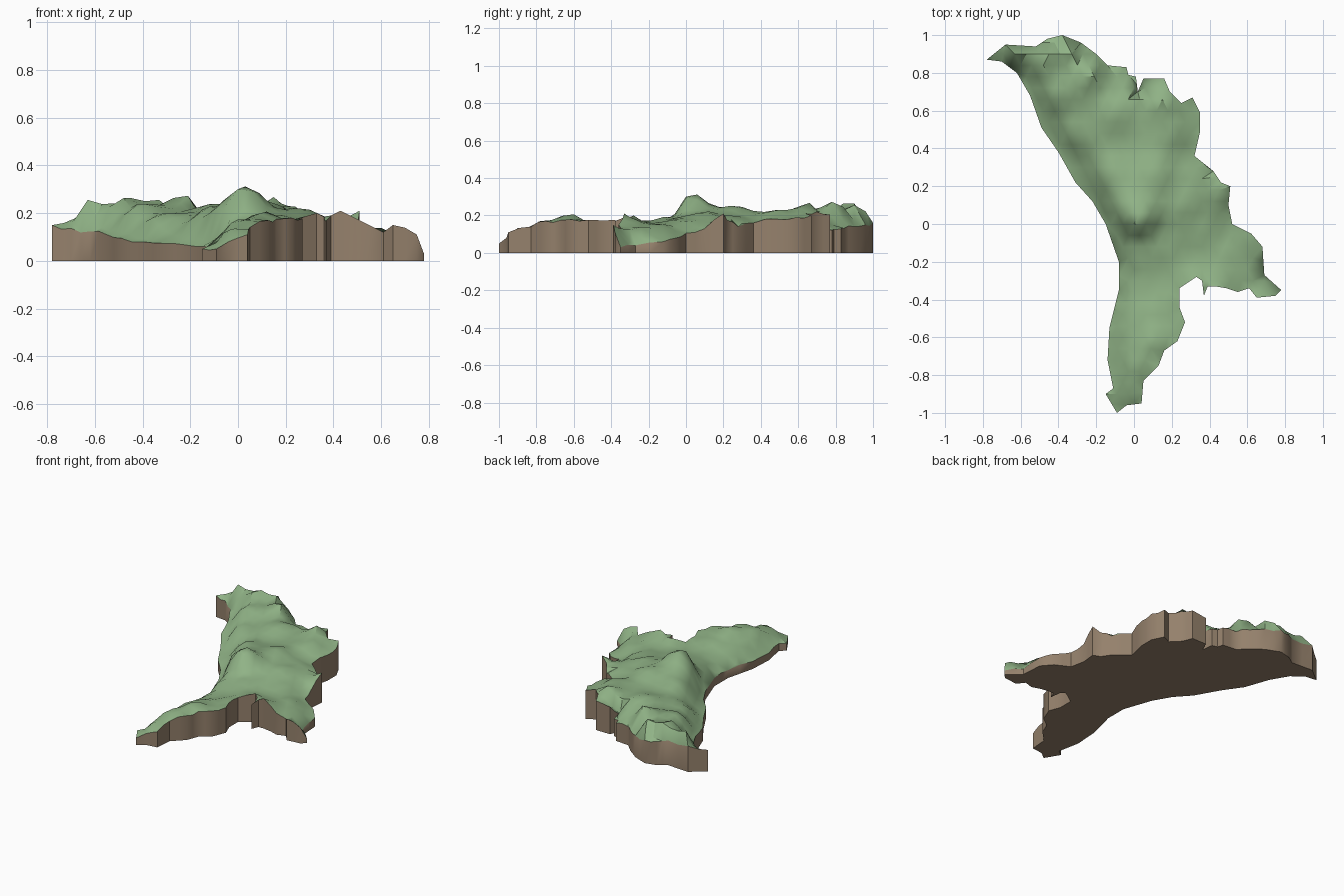
import bpy, bmesh, math, random
from mathutils import Vector
from mathutils.geometry import delaunay_2d_cdt

if "Cube" in bpy.data.objects:
    bpy.data.objects.remove(bpy.data.objects["Cube"])

random.seed(4)

# Outline of the land seen from above, clockwise from the north-west tip
OUTLINE = [
    (-.78, .87), (-.68, .95), (-.52, .94), (-.46, .98), (-.38, 1), (-.28, .96), (-.2, .9), (-.14, .84),
    (-.04, .83), (-.03, .79), (.01, .78), (.02, .7), (.05, .77), (.16, .77), (.19, .7), (.25, .64),
    (.31, .67), (.35, .59), (.35, .49), (.32, .36), (.42, .28), (.46, .22), (.51, .2), (.5, .1),
    (.52, 0), (.62, -.05), (.68, -.12), (.69, -.27), (.78, -.35), (.75, -.38), (.65, -.39), (.61, -.34),
    (.55, -.36), (.49, -.34), (.43, -.33), (.39, -.33), (.37, -.38), (.36, -.3), (.33, -.28), (.24, -.34),
    (.24, -.44), (.27, -.52), (.23, -.62), (.16, -.67), (.13, -.75), (.05, -.83), (.04, -.95), (-.04, -.96),
    (-.09, -1), (-.15, -.9), (-.11, -.87), (-.14, -.72), (-.13, -.55), (-.08, -.35), (-.08, -.2), (-.15, 0),
    (-.22, .12), (-.31, .22), (-.4, .38), (-.49, .51), (-.55, .68), (-.62, .8), (-.7, .86)]

# Cliff-top height at chosen outline points, linear in between
RIM = {0: .15, 1: .18, 4: .16, 7: .13, 11: .12, 12: .19, 14: .22, 18: .18, 20: .14, 22: .21, 23: .13,
       25: .08, 27: .04, 28: .03, 29: .11, 30: .15, 31: .12, 34: .21, 36: .17, 38: .2, 39: .17, 42: .18,
       44: .17, 46: .11, 48: .05, 51: .05, 55: .06, 58: .08, 60: .11, 63: .15}

# Hills and valleys inside the land
HILLS = [
    (.02, .04, .32), (-.61, .9, .27), (-.48, .88, .28), (-.35, .93, .27), (-.22, .8, .28), (-.4, .7, .24),
    (-.3, .5, .2), (-.1, .6, .24), (0, .68, .24), (.15, .65, .27), (-.05, .4, .2), (.2, .5, .23),
    (.1, .25, .25), (-.1, .25, .23), (.3, .25, .2), (.25, .1, .22), (-.05, .1, .26), (.35, 0, .18),
    (.15, -.1, .19), (0, -.15, .16), (.5, -.15, .15), (.35, -.2, .16), (.1, -.3, .15), (0, -.35, .12),
    (.12, -.5, .17), (0, -.55, .14), (.1, -.62, .21), (.02, -.75, .18), (-.03, -.88, .14), (.6, -.25, .14)]


def rim_height(t):
    keys = sorted(RIM)
    for a, b in zip(keys, keys[1:]):
        if a <= t <= b:
            return RIM[a] + (RIM[b] - RIM[a]) * (t - a) / (b - a)


def material(name, colour):
    m = bpy.data.materials.new(name)
    m.diffuse_color = (*colour, 1)
    m.use_nodes = True
    m.node_tree.nodes["Principled BSDF"].inputs["Base Color"].default_value = m.diffuse_color
    return m


# Coast: outline with a jagged midpoint on each longer edge
coast = []
n = len(OUTLINE)
for i in range(n):
    a, b = Vector(OUTLINE[i]), Vector(OUTLINE[(i + 1) % n])
    coast.append((a.x, a.y, rim_height(i)))
    if (b - a).length > .07:
        p = (a + b) / 2
        coast.append((p.x, p.y, rim_height(i + .5) + random.uniform(-.012, .012)))


def height(x, y):
    total = weight = 0
    for pts, k in ((coast, .4), (HILLS, 1)):
        for px, py, pz in pts:
            w = k / (((x - px) ** 2 + (y - py) ** 2) ** 1.6 + 1e-5)
            total += w * pz
            weight += w
    return total / weight


def inside(x, y):
    hit = False
    for i, (ax, ay, _) in enumerate(coast):
        bx, by, _ = coast[i - 1]
        if (ay > y) != (by > y) and x < (bx - ax) * (y - ay) / (by - ay) + ax:
            hit = not hit
    return hit


# Interior points on a staggered grid, kept off the coast
points = [Vector((x, y)) for x, y, _ in coast]
zs = [z for _, _, z in coast]
step = .06
for row in range(-17, 18):
    for col in range(-14, 15):
        x, y = (col + .5 * (row % 2)) * step, row * step
        if inside(x, y) and min(math.hypot(x - c[0], y - c[1]) for c in coast) > .025:
            points.append(Vector((x, y)))
            zs.append(height(x, y) + random.uniform(-.004, .004))

m = len(coast)
verts, _, faces, origin, _, _ = delaunay_2d_cdt(
    points, [(i, (i + 1) % m) for i in range(m)], [list(range(m))], 1, 1e-6)[:6]

# Land slab: hilly top, straight cliffs, flat underside
bm = bmesh.new()
top = [bm.verts.new((v.x, v.y, zs[o[0]] if o else height(v.x, v.y))) for v, o in zip(verts, origin)]
for f in faces:
    bm.faces.new([top[i] for i in f])
bmesh.ops.recalc_face_normals(bm, faces=bm.faces)
bm.normal_update()
if sum(f.normal.z for f in bm.faces) < 0:
    bmesh.ops.reverse_faces(bm, faces=bm.faces)
rim_edges = [e for e in bm.edges if e.is_boundary]
new = bmesh.ops.extrude_edge_only(bm, edges=rim_edges)["geom"]
for v in new:
    if isinstance(v, bmesh.types.BMVert):
        v.co.z = 0
for f in new:
    if isinstance(f, bmesh.types.BMFace):
        f.material_index = 1
base_edges = [e for e in bm.edges if e.is_boundary]
for f in bmesh.ops.triangle_fill(bm, edges=base_edges, use_beauty=True)["geom"]:
    if isinstance(f, bmesh.types.BMFace):
        f.material_index = 1
bmesh.ops.recalc_face_normals(bm, faces=bm.faces)

mesh = bpy.data.meshes.new("land_slab")
bm.to_mesh(mesh)
bm.free()
land = bpy.data.objects.new("land_slab", mesh)
bpy.context.collection.objects.link(land)
mesh.materials.append(material("grass green", (.28, .45, .24)))
mesh.materials.append(material("earth brown", (.30, .22, .15)))
bpy.context.view_layer.objects.active = land
land.select_set(True)
bpy.ops.object.shade_smooth_by_angle(angle=math.radians(40))
